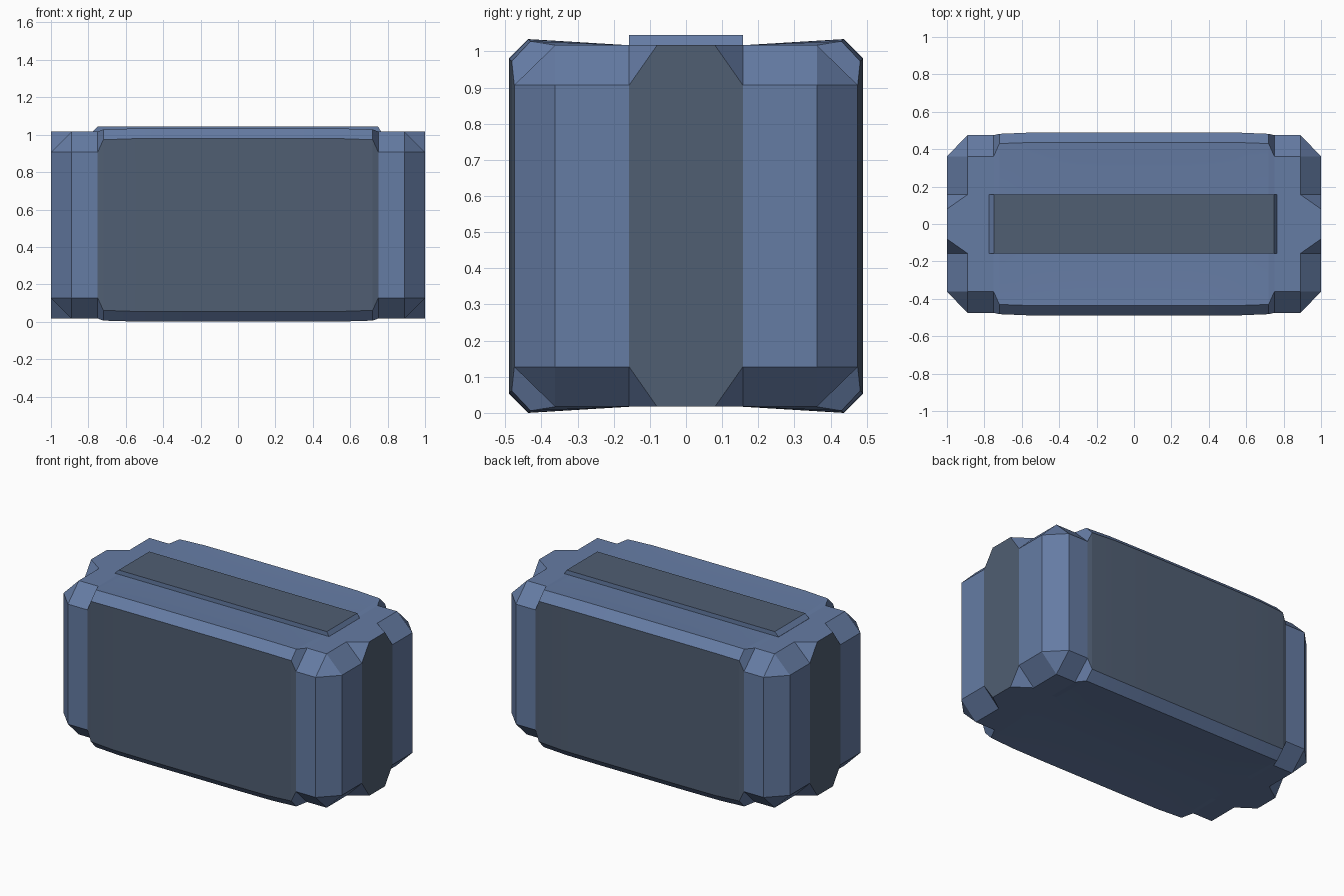
import bpy, bmesh, math
from itertools import product

if "Cube" in bpy.data.objects:
    bpy.data.objects.remove(bpy.data.objects["Cube"])


def material(name, rgb):
    m = bpy.data.materials.new(name)
    m.diffuse_color = (*rgb, 1)
    m.use_nodes = True
    m.node_tree.nodes["Principled BSDF"].inputs["Base Color"].default_value = m.diffuse_color
    return m


BLUE = material("blue_frame", (0.13, 0.20, 0.37))
GREY = material("grey_panel", (0.08, 0.112, 0.17))
MID = 0.517          # height of the symmetry plane


def finish(bm, name):
    bmesh.ops.remove_doubles(bm, verts=bm.verts, dist=0.0005)
    bmesh.ops.recalc_face_normals(bm, faces=bm.faces)
    me = bpy.data.meshes.new(name)
    bm.to_mesh(me)
    bm.free()
    me.materials.append(BLUE)
    me.materials.append(GREY)
    ob = bpy.data.objects.new(name, me)
    bpy.context.collection.objects.link(ob)
    bpy.ops.object.select_all(action='DESELECT')
    ob.select_set(True)
    bpy.context.view_layer.objects.active = ob
    bpy.ops.object.shade_smooth_by_angle(angle=math.radians(8))
    return ob


# Body: one eighth of the shell, mirrored on all three planes
def section(x, side, side_top, top_side, top):
    return [(x, side, 0), (x, side, side_top), (x, top_side, top),
            (x, 0.157, 0.5), (x, 0, 0.5)]


sections = [
    section(0.00, 0.490, 0.463, 0.437, 0.517),
    section(0.30, 0.490, 0.463, 0.437, 0.517),
    section(0.55, 0.489, 0.462, 0.436, 0.516),
    section(0.72, 0.482, 0.456, 0.430, 0.511),
    section(0.75, 0.475, 0.390, 0.362, 0.5),
    section(0.89, 0.475, 0.390, 0.362, 0.5),
]
faces = []
for i, (a, b) in enumerate(zip(sections, sections[1:])):
    for j in range(4):
        grey = int(j == 0 and i < 4)      # bulging side panel
        faces.append(([a[j], b[j], b[j + 1], a[j + 1]], grey))

# Chamfered end of the body
s0, s1, t1, t2, t3 = sections[-1]
e0, e1 = (1, 0.362, 0), (1, 0.362, 0.39)
f0, f1 = (1, 0.157, 0), (1, 0.157, 0.39)
g, c0, c1 = (1, 0.08, 0.5), (1, 0, 0), (1, 0, 0.5)
faces += [([s0, e0, e1, s1], 0), ([s1, e1, t1], 0), ([e1, f1, t2, t1], 0),
          ([e0, f0, f1, e1], 0), ([f1, g, t2], 0), ([t2, g, c1, t3], 0),
          ([f0, c0, c1, g, f1], 1)]

bm = bmesh.new()
for sx, sy, sz in product((1, -1), repeat=3):
    for pts, mat in faces:
        f = bm.faces.new([bm.verts.new((x * sx, y * sy, MID + z * sz))
                          for x, y, z in pts])
        f.material_index = mat
finish(bm, "case_body")

# Raised plate on the lid with sloped ends
bm = bmesh.new()
profile = [(-0.775, 1.01), (-0.775, 1.018), (-0.748, 1.045),
           (0.748, 1.045), (0.764, 1.018), (0.764, 1.01)]
front = bm.faces.new([bm.verts.new((x, -0.157, z)) for x, z in profile])
res = bmesh.ops.extrude_face_region(bm, geom=[front])
bmesh.ops.translate(bm, vec=(0, 0.314, 0),
                    verts=[v for v in res["geom"] if isinstance(v, bmesh.types.BMVert)])
bm.normal_update()
for f in bm.faces:
    if all(v.co.z > 1.04 for v in f.verts):
        f.material_index = 1
finish(bm, "lid_plate")
